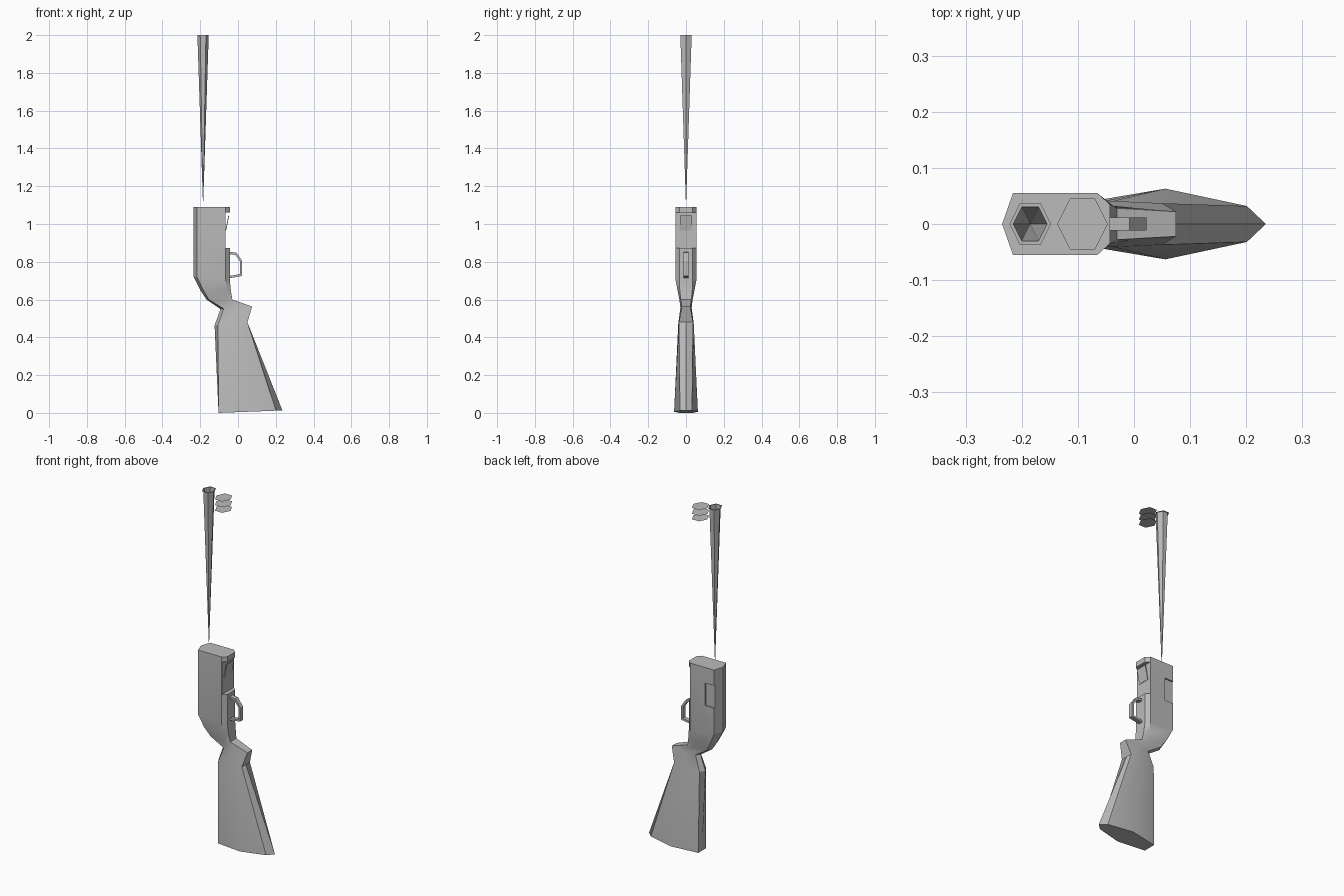
import bpy
import bmesh
import math

if "Cube" in bpy.data.objects:
    bpy.data.objects.remove(bpy.data.objects["Cube"], do_unlink=True)

grey = bpy.data.materials.new("plain grey")
grey.use_nodes = True
colour = (0.5, 0.5, 0.5, 1)
grey.diffuse_color = colour
grey.node_tree.nodes["Principled BSDF"].inputs["Base Color"].default_value = colour


def make(name, bm, normals=True):
    if normals:
        bmesh.ops.recalc_face_normals(bm, faces=bm.faces)
    mesh = bpy.data.meshes.new(name)
    bm.to_mesh(mesh)
    bm.free()
    mesh.materials.append(grey)
    obj = bpy.data.objects.new(name, mesh)
    bpy.context.collection.objects.link(obj)
    return obj


def activate(obj):
    bpy.ops.object.select_all(action='DESELECT')
    obj.select_set(True)
    bpy.context.view_layer.objects.active = obj


def box(name, low, high):
    bm = bmesh.new()
    bmesh.ops.create_cube(bm, size=1)
    for v in bm.verts:
        v.co = [l + (c + 0.5) * (h - l) for c, l, h in zip(v.co, low, high)]
    return make(name, bm)


def hexagon(bm, x, z, r):
    return [bm.verts.new((x + r * math.cos(i * math.pi / 3),
                          r * math.sin(i * math.pi / 3) / 0.866, z)) for i in range(6)]


def bridge(bm, a, b):
    n = len(a)
    for i in range(n):
        bm.faces.new((a[i], a[(i + 1) % n], b[(i + 1) % n], b[i]))


# Receiver and stock: eight-sided sections, each with its two ends (x, z)
# and (fraction along, half width) for back shoulder, middle and front shoulder
sections = [
    ((-0.235, 1.09), (-0.043, 1.09), ((0.1, 0.055), (0.885, 0.055), (1, 0.035))),
    ((-0.235, 0.72), (-0.043, 0.70), ((0.1, 0.055), (0.885, 0.055), (1, 0.035))),
    ((-0.20, 0.65), (-0.038, 0.65), ((0.1, 0.045), (0.87, 0.045), (1, 0.033))),
    ((-0.167, 0.60), (-0.03, 0.60), ((0.1, 0.03), (0.7, 0.035), (1, 0.028))),
    ((-0.093, 0.55), (0.075, 0.563), ((0.1, 0.022), (0.5, 0.03), (1, 0.022))),
    ((-0.124, 0.463), (0.05, 0.48), ((0.1, 0.03), (0.5, 0.041), (1, 0.037))),
    ((-0.103, 0.0), (0.235, 0.013), ((0, 0.036), (0.47, 0.063), (0.9, 0.032))),
]
bm = bmesh.new()
rings = []
for (lx, lz), (rx, rz), sides in sections:
    loop = [(0, 0)] + list(sides) + [(1, 0)] + [(t, -w) for t, w in reversed(sides)]
    rings.append([bm.verts.new((lx + t * (rx - lx), w, lz + t * (rz - lz))) for t, w in loop])
for a, b in zip(rings, rings[1:]):
    bridge(bm, a, b)
bm.faces.new(rings[0])
bm.faces.new(rings[-1])
body = make("receiver_and_stock", bm)

# Loading port underneath and ejection recess on the back side
for low, high in (((-0.065, -0.1, 0.873), (0.1, 0.1, 1.06)),
                  ((-0.3, 0.047, 0.87), (-0.16, 0.1, 1.0))):
    cutter = box("port_cutter", low, high)
    cutter.hide_render = True
    mod = body.modifiers.new("port", 'BOOLEAN')
    mod.operation = 'DIFFERENCE'
    mod.object = cutter
    activate(body)
    bpy.ops.object.modifier_apply(modifier=mod.name)
    bpy.data.objects.remove(cutter, do_unlink=True)
activate(body)
bpy.ops.object.shade_smooth_by_angle(angle=math.radians(25))

# Loading flap, leaning outwards at the top
flap = box("loading_flap", (-0.067, -0.033, 0.965), (-0.063, 0.033, 1.045))
for v in flap.data.vertices:
    if v.co.z > 1:
        v.co.x += 0.016

# Trigger guard: a flat bar bent into a loop
outer = [(-0.046, 0.853), (-0.008, 0.848), (0.022, 0.805), (0.022, 0.725), (-0.046, 0.713)]
inner = [(-0.046, 0.84), (-0.014, 0.836), (0.011, 0.801), (0.011, 0.735), (-0.046, 0.725)]
bm = bmesh.new()
cross = [[bm.verts.new((x, y, z)) for (x, z), y in
          ((o, -0.012), (o, 0.012), (i, 0.012), (i, -0.012))] for o, i in zip(outer, inner)]
for a, b in zip(cross, cross[1:]):
    bridge(bm, a, b)
bm.faces.new(cross[0])
bm.faces.new(cross[-1])
make("trigger_guard", bm)

# Barrel: hollow tapering hexagon with a flat muzzle rim
bm = bmesh.new()
mouth = hexagon(bm, -0.185, 2.0, 0.03)
rim = hexagon(bm, -0.185, 2.0, 0.037)
tip = bm.verts.new((-0.185, 0, 1.09))
for i in range(6):
    bm.faces.new((mouth[i], tip, mouth[(i + 1) % 6]))
bridge(bm, rim, mouth)
make("barrel", bm, normals=False)

# Magazine cap: three flat hexagonal discs
for k, z in enumerate((1.98, 1.947, 1.915)):
    bm = bmesh.new()
    edge = hexagon(bm, -0.092, z, 0.045)
    centre = hexagon(bm, -0.092, z, 0.037)
    bridge(bm, edge, centre)
    bm.faces.new(centre)
    make(f"magazine_disc_{k + 1}", bm, normals=False)
